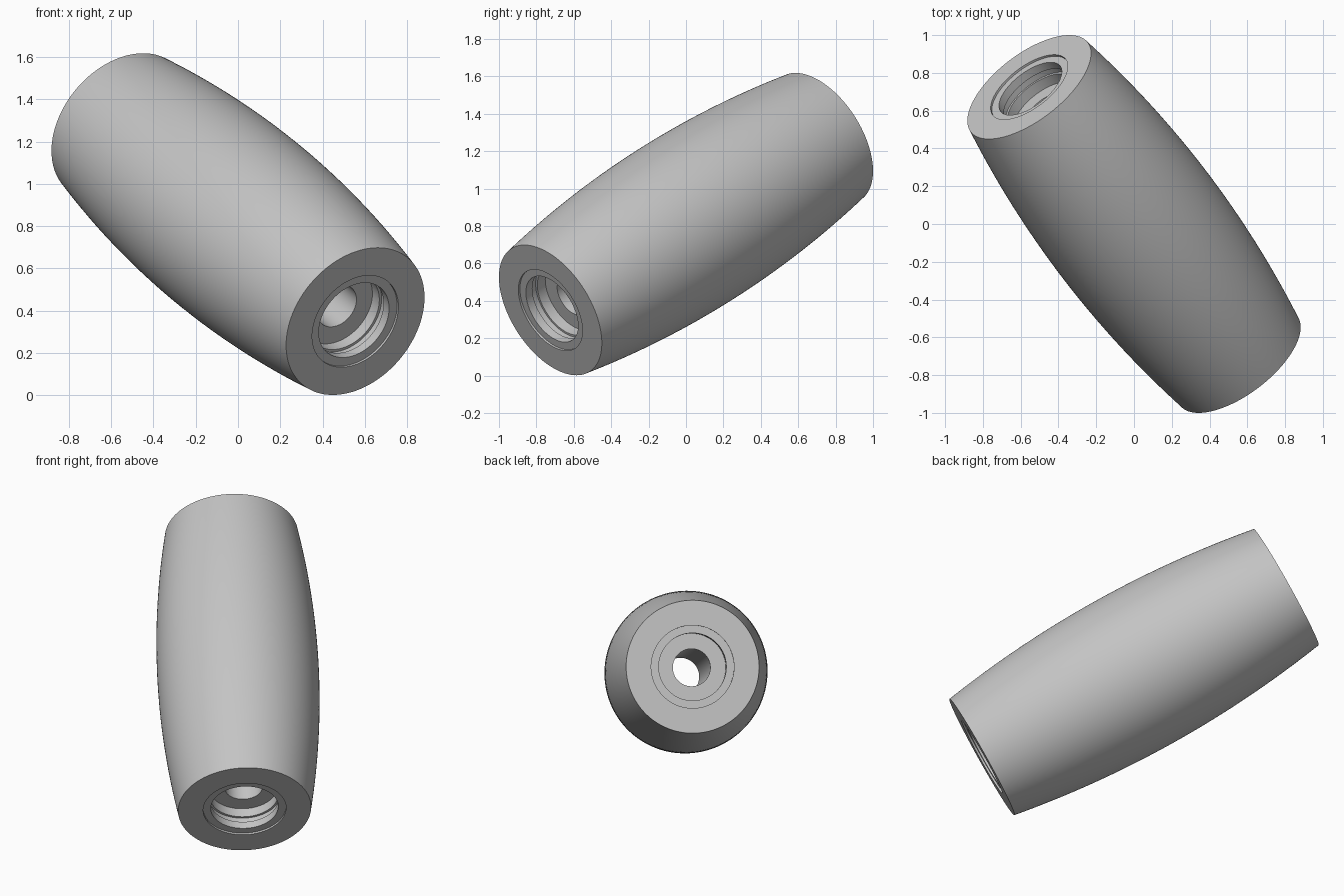
import bpy, bmesh, math
from mathutils import Vector, Matrix

if "Cube" in bpy.data.objects:
    bpy.data.objects.remove(bpy.data.objects["Cube"], do_unlink=True)

SEGMENTS = 128
AXIS = Vector((-1.11, 1.45, 0.92))
CENTRE = Vector((0, 0, 0.81))
HALF = AXIS.length / 2
END_R, MID_R = 0.39, 0.474

grey = bpy.data.materials.new("plain grey")
grey.use_nodes = True
grey.diffuse_color = (0.55, 0.55, 0.55, 1)
grey.node_tree.nodes["Principled BSDF"].inputs["Base Color"].default_value = (0.55, 0.55, 0.55, 1)


def lathe(name, profile):
    """Revolve a closed (radius, height) loop, then lean it along the roller axis."""
    bm = bmesh.new()
    rings = []
    for i in range(SEGMENTS):
        a = math.tau * i / SEGMENTS
        rings.append([bm.verts.new((r * math.cos(a), r * math.sin(a), h)) for r, h in profile])
    n = len(profile)
    for i, ring in enumerate(rings):
        after = rings[(i + 1) % SEGMENTS]
        for j in range(n):
            k = (j + 1) % n
            bm.faces.new((ring[j], after[j], after[k], ring[k]))
    bmesh.ops.recalc_face_normals(bm, faces=bm.faces)
    lean = AXIS.to_track_quat('Z', 'Y').to_matrix().to_4x4()
    bm.transform(Matrix.Translation(CENTRE) @ lean)
    mesh = bpy.data.meshes.new(name)
    bm.to_mesh(mesh)
    bm.free()
    mesh.materials.append(grey)
    obj = bpy.data.objects.new(name, mesh)
    bpy.context.collection.objects.link(obj)
    bpy.ops.object.select_all(action='DESELECT')
    obj.select_set(True)
    bpy.context.view_layer.objects.active = obj
    bpy.ops.object.shade_smooth_by_angle(angle=math.radians(25))


# Barrel-shaped outside, from the lower rim to the upper rim
STEPS = 32
outside = []
for i in range(STEPS + 1):
    t = 2 * i / STEPS - 1
    outside.append((MID_R - (MID_R - END_R) * t * t, t * HALF))

# Stepped end socket as (radius, depth): shallow recess, bore, ring groove, floor, through hole
socket = [(0.243, 0), (0.243, 0.012), (0.198, 0.012), (0.198, 0.06),
          (0.213, 0.06), (0.213, 0.10), (0.2, 0.10), (0.2, 0.16), (0.11, 0.16)]
upper = [(r, HALF - d) for r, d in socket]
lower = [(r, d - HALF) for r, d in reversed(socket)]

lathe("roller_body", outside + upper + lower)
